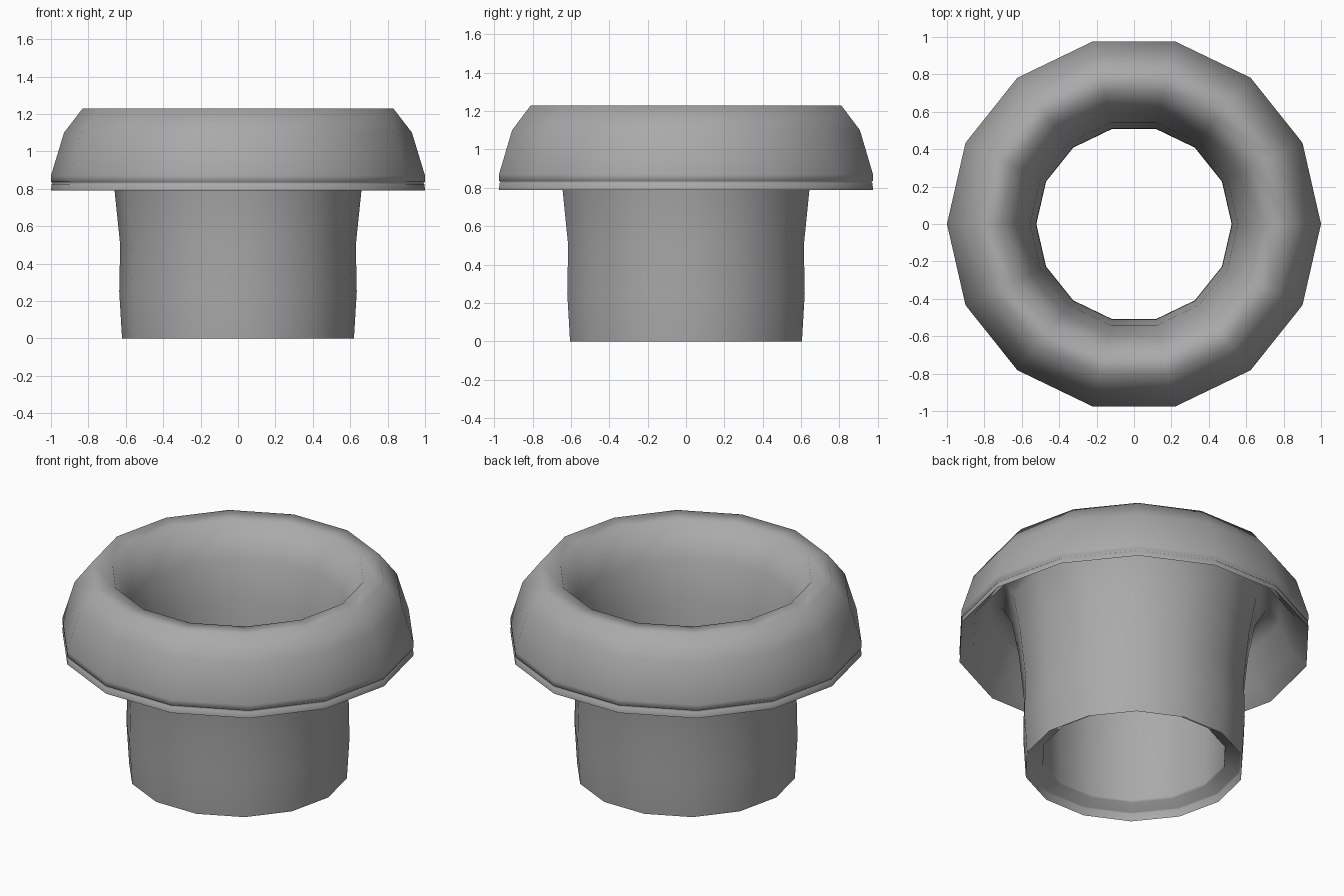
import bpy
import bmesh
import math

cube = bpy.data.objects.get("Cube")
if cube:
    bpy.data.objects.remove(cube, do_unlink=True)

SIDES = 14

# One plain grey for the whole part
grey = bpy.data.materials.new("plain grey")
grey.use_nodes = True
colour = (0.4, 0.4, 0.4, 1.0)
grey.diffuse_color = colour
grey.node_tree.nodes["Principled BSDF"].inputs["Base Color"].default_value = colour

# Cross-section as (radius, height), a closed loop of even wall thickness
tube_outside = [(0.62, 0.0), (0.635, 0.25), (0.63, 0.5), (0.66, 0.79), (0.70, 1.01)]
brim_underside = [(0.765, 1.12), (0.845, 1.045), (0.92, 0.865)]
brim_lip = [(1.0, 0.79), (0.997, 0.825), (0.99, 0.831), (0.999, 0.836), (1.0, 0.87)]
brim_top = [(0.93, 1.10), (0.83, 1.23), (0.715, 1.225)]
bore = [(0.61, 1.03), (0.555, 0.79), (0.524, 0.5), (0.527, 0.25), (0.522, 0.085)]
foot_lip = [(0.522, 0.065), (0.61, 0.052), (0.614, 0.042)]
section = tube_outside + brim_underside + brim_lip + brim_top + bore + foot_lip

# Rims that stay crisp: the foot and the bottom of the brim
crisp = [section.index(tube_outside[0]), section.index(brim_lip[0])]


def lathe(name, profile, sides, sharp_points, material):
    """Spin a closed profile round the z axis."""
    bm = bmesh.new()
    rings = []
    for i in range(sides):
        a = math.tau * i / sides
        rings.append([bm.verts.new((r * math.cos(a), r * math.sin(a), z))
                      for r, z in profile])
    count = len(profile)
    for i, ring in enumerate(rings):
        following = rings[(i + 1) % sides]
        for j in range(count):
            k = (j + 1) % count
            face = bm.faces.new((ring[j], following[j], following[k], ring[k]))
            face.smooth = True
    for i, ring in enumerate(rings):
        for j in sharp_points:
            bm.edges.get((ring[j], rings[(i + 1) % sides][j])).smooth = False
    bmesh.ops.recalc_face_normals(bm, faces=bm.faces)
    mesh = bpy.data.meshes.new(name)
    bm.to_mesh(mesh)
    bm.free()
    mesh.materials.append(material)
    obj = bpy.data.objects.new(name, mesh)
    bpy.context.collection.objects.link(obj)
    return obj


# Hollow tube with a rolled, overhanging brim
lathe("flanged_sleeve", section, SIDES, crisp, grey)
